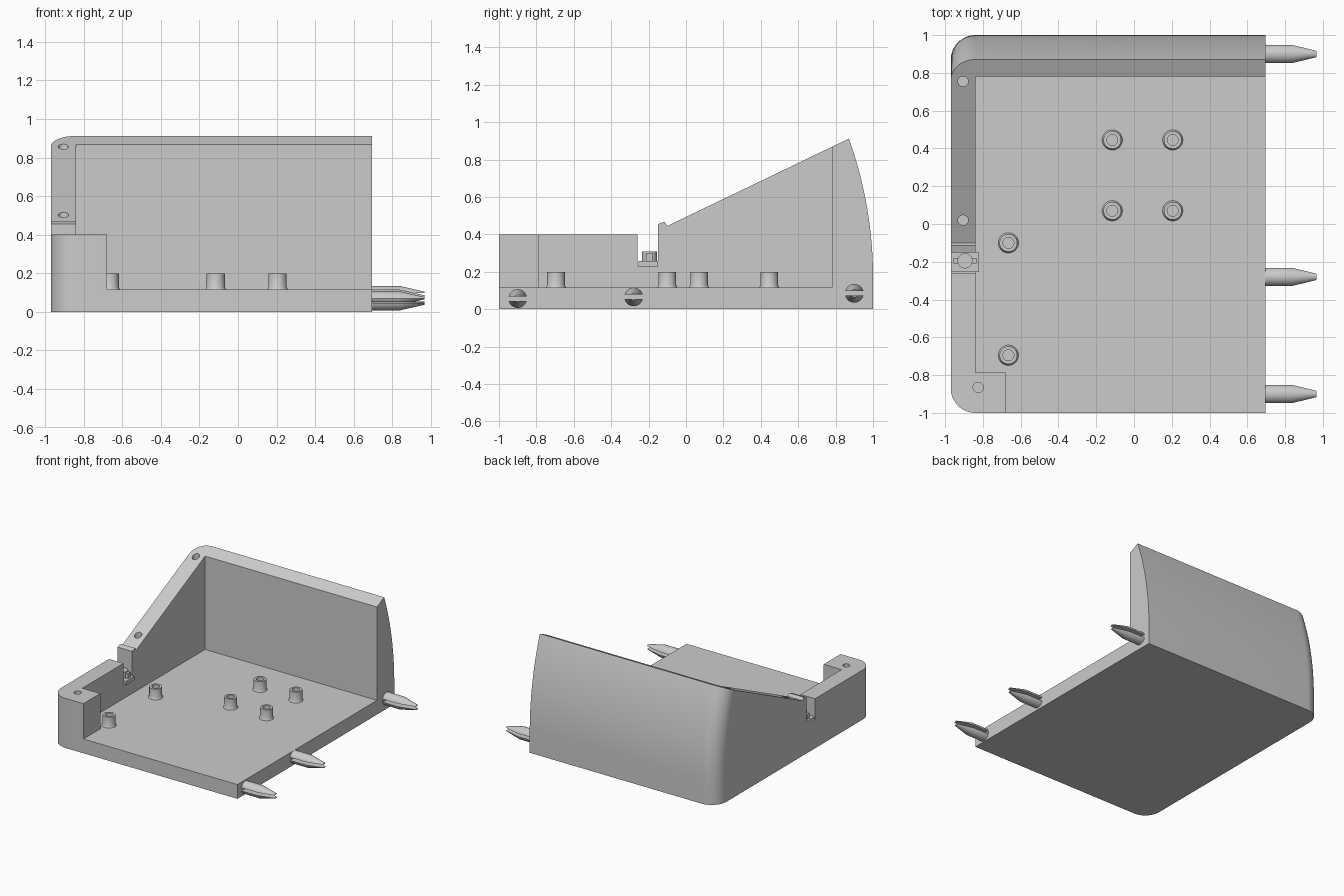
import bpy, bmesh, math
from mathutils import Matrix

if "Cube" in bpy.data.objects:
    bpy.data.objects.remove(bpy.data.objects["Cube"])

XL, XR, RAD, FLOOR = -0.97, 0.695, 0.13, 0.115


def finish(name, bm, smooth=True):
    bmesh.ops.recalc_face_normals(bm, faces=bm.faces)
    me = bpy.data.meshes.new(name)
    bm.to_mesh(me)
    bm.free()
    ob = bpy.data.objects.new(name, me)
    bpy.context.collection.objects.link(ob)
    if smooth:
        shade(ob)
    return ob


def select(ob):
    bpy.ops.object.select_all(action='DESELECT')
    ob.select_set(True)
    bpy.context.view_layer.objects.active = ob


def shade(ob):
    select(ob)
    bpy.ops.object.shade_smooth_by_angle(angle=math.radians(25))


def loft(name, rings, cap=True, smooth=True):
    bm = bmesh.new()
    vs = [[bm.verts.new(p) for p in r] for r in rings]
    n = len(rings[0])
    for a, b in zip(vs, vs[1:]):
        for i in range(n):
            j = (i + 1) % n
            bm.faces.new((a[i], a[j], b[j], b[i]))
    if cap:
        bm.faces.new(vs[0])
        bm.faces.new(vs[-1])
    return finish(name, bm, smooth)


def lathe(name, profile, loc, along_x=False, cap=True, seg=32):
    rings = [[(r * math.cos(2 * math.pi * i / seg), r * math.sin(2 * math.pi * i / seg), h)
              for i in range(seg)] for h, r in profile]
    ob = loft(name, rings, cap)
    m = Matrix.Translation(loc)
    if along_x:
        m = m @ Matrix.Rotation(math.pi / 2, 4, 'Y')
    ob.data.transform(m)
    return ob


def box(name, x, y, z):
    return loft(name, [[(x[0], y[0], h), (x[1], y[0], h), (x[1], y[1], h), (x[0], y[1], h)]
                       for h in z], smooth=False)


def cut(ob, cutter):
    cutter.hide_render = True
    m = ob.modifiers.new("cut", 'BOOLEAN')
    m.operation, m.solver, m.object = 'DIFFERENCE', 'EXACT', cutter
    select(ob)
    bpy.ops.object.modifier_apply(modifier=m.name)
    bpy.data.objects.remove(cutter)


# Outer body: rounded left corners, back face bowing inward with height
def section(z):
    d = max(0, z - 0.17)
    back = 1 - (2.2 - math.sqrt(2.2 ** 2 - d * d))
    pts = [(XR, -1, z), (XR, back, z)]
    for cy, a0 in ((back - RAD, 90), (-1 + RAD, 180)):
        for i in range(13):
            a = math.radians(a0 + 90 * i / 12)
            pts.append((XL + RAD + RAD * math.cos(a), cy + RAD * math.sin(a), z))
    return pts


body = loft("case_shell", [section(z) for z in [0] + [0.17 + 0.93 * i / 20 for i in range(21)]],
            smooth=False)

# Interior, leaving the left wall, back wall and front corner block
inner = [(-0.84, 0.78), (2, 0.78), (2, -2), (-0.68, -2), (-0.68, -0.785), (-0.84, -0.785)]
cut(body, loft("interior_cutter", [[(x, y, z) for x, y in inner] for z in (FLOOR, 3)], smooth=False))

# Stepped, notched and sloping top edge
top = [(-2, 0.4), (-0.26, 0.4), (-0.26, 0.23), (-0.15, 0.23), (-0.15, 0.455), (-0.115, 0.468),
       (-0.1, 0.445), (2, 1.455), (2, 3), (-2, 3)]
cut(body, loft("top_cutter", [[(x, y, z) for y, z in top] for x in (-2, 2)], smooth=False))

# Screw holes
for x, y, z in ((-0.905, 0.755, 0.65), (-0.905, 0.02, 0.3), (-0.825, -0.865, 0.2)):
    cut(body, lathe("hole_cutter", [(0, 0.027), (0.5, 0.027)], (x, y, z)))
shade(body)

# Catch in the notch: shelf, round button and cross bar
box("notch_shelf", (XL, -0.82), (-0.255, -0.15), (0.228, 0.258))
lathe("notch_button", [(0, 0.04), (0.052, 0.04)], (-0.895, -0.195, 0.256))
box("notch_bar", (-0.955, -0.835), (-0.21, -0.18), (0.256, 0.3))

# Hollow standoffs on the floor
spots = [(x, y) for x in (-0.115, 0.205) for y in (0.07, 0.445)] + [(-0.665, -0.1), (-0.665, -0.695)]
for x, y in spots:
    lathe("standoff", [(-0.003, 0.055), (0.004, 0.052), (0.015, 0.047), (0.085, 0.047),
                       (0.085, 0.029), (-0.003, 0.029)], (x, y, FLOOR), cap=False)

# Split tapered pegs on the right edge
for y, z in ((0.9, 0.085), (-0.28, 0.066), (-0.9, 0.057)):
    peg = lathe("split_peg", [(-0.01, 0.05), (0.14, 0.05), (0.272, 0.02)], (XR, y, z), along_x=True)
    cut(peg, box("slot_cutter", (XR + 0.002, 2), (y - 0.2, y + 0.2), (z - 0.012, z + 0.012)))
    shade(peg)
